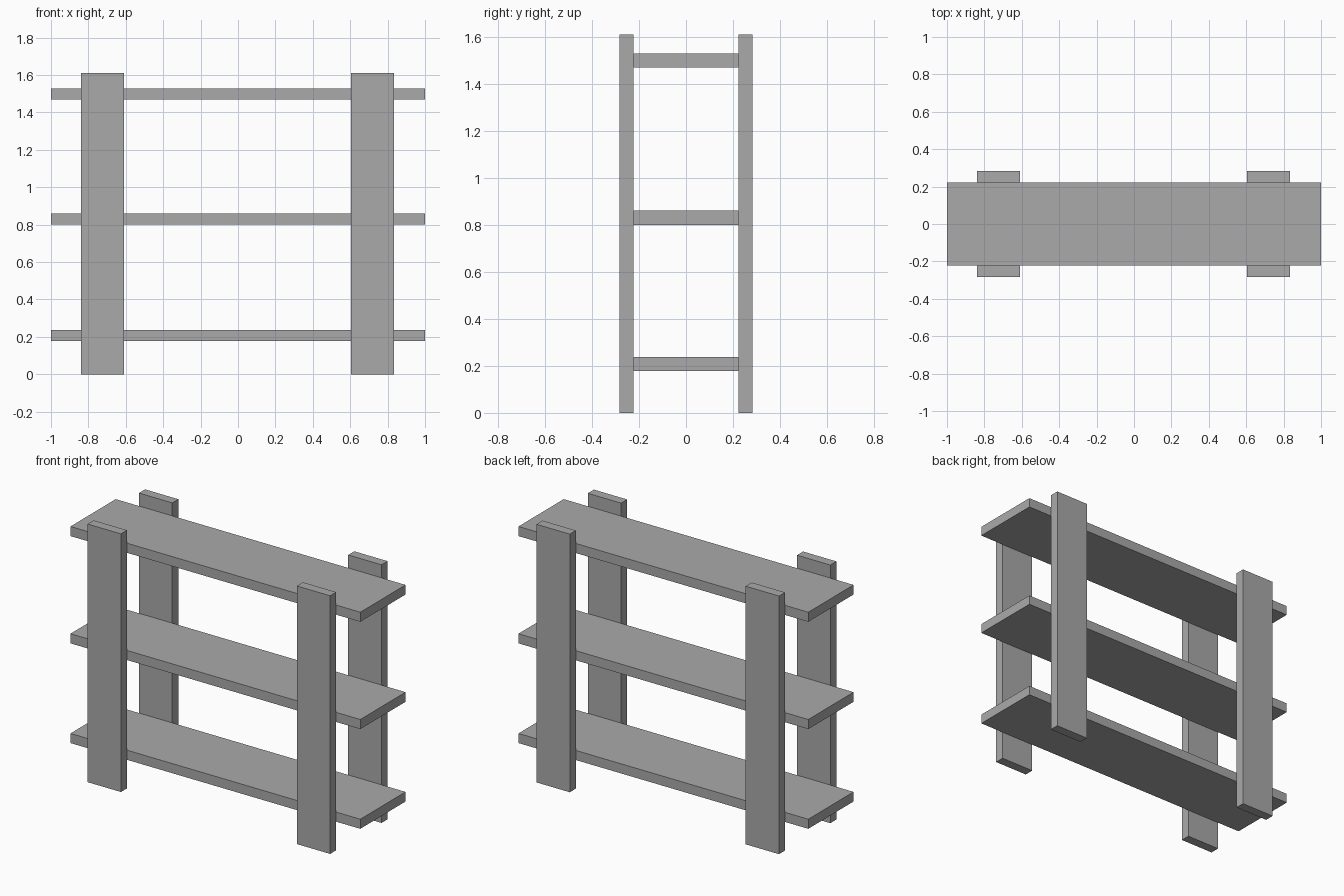
import bpy

cube = bpy.data.objects.get("Cube")
if cube:
    bpy.data.objects.remove(cube, do_unlink=True)

# Single plain grey finish
GREY = (0.4, 0.4, 0.4, 1.0)
grey = bpy.data.materials.new("plain_grey")
grey.use_nodes = True
grey.diffuse_color = GREY
grey.node_tree.nodes["Principled BSDF"].inputs["Base Color"].default_value = GREY


def board(name, center, size):
    bpy.ops.mesh.primitive_cube_add(size=1, location=center)
    obj = bpy.context.object
    obj.name = name
    obj.scale = size
    bpy.ops.object.transform_apply(location=False, rotation=False, scale=True)
    obj.data.materials.append(grey)


THICK = 0.06
DEPTH = 0.446
HEIGHT = 1.61

# Horizontal shelves
for name, z in (("bottom", 0.208), ("middle", 0.83), ("top", 1.499)):
    board(name + "_shelf", (0, 0, z), (2.0, DEPTH, THICK))

# Upright planks in front of and behind the shelves
for side, x in (("right", -0.725), ("left", 0.719)):
    for end, sign in (("front", -1), ("back", 1)):
        y = sign * (DEPTH + THICK) / 2
        board(f"{end}_{side}_post", (x, y, HEIGHT / 2), (0.23, THICK, HEIGHT))
